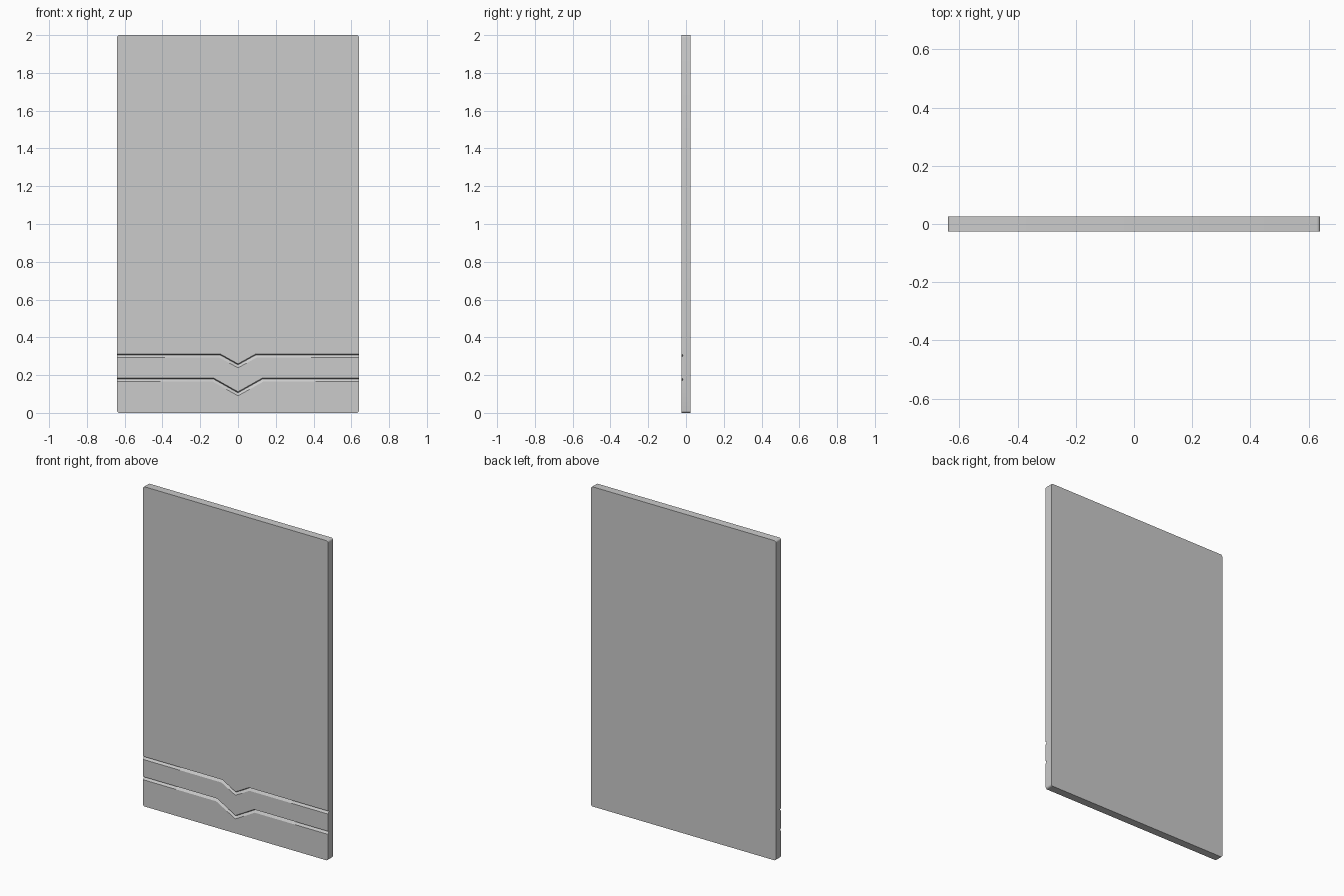
import bpy, bmesh

if "Cube" in bpy.data.objects:
    bpy.data.objects.remove(bpy.data.objects["Cube"])

W, T, H = 0.64, 0.025, 2.0   # half width, half thickness, height
DEPTH = 0.01


def new_object(name, bm):
    bmesh.ops.recalc_face_normals(bm, faces=bm.faces)
    mesh = bpy.data.meshes.new(name)
    bm.to_mesh(mesh)
    bm.free()
    obj = bpy.data.objects.new(name, mesh)
    bpy.context.collection.objects.link(obj)
    return obj


def groove_cutter(name, z_flat, z_tip, half, width=0.019):
    """Sweep a bevelled groove section along a line with a central chevron."""
    slope = (z_flat - z_tip) / half
    miter = (1 + slope * slope) ** 0.5
    # section: (distance below the upper edge, y)
    section = [(0, -T - 0.02), (0, -T), (0.005, -T + DEPTH),
               (width, -T), (width, -T - 0.02)]
    bm = bmesh.new()
    rings = []
    for side, x in ((-1, -W - 0.05), (-1, -half), (0, 0), (1, half), (1, W + 0.05)):
        ring = []
        for d, y in section:
            drop = d * miter if side == 0 else d
            shift = side * d * (miter - 1) / slope if abs(x) == half else 0
            z = z_tip if side == 0 else z_flat
            ring.append(bm.verts.new((x + shift, y, z - drop)))
        rings.append(ring)
    n = len(section)
    for a, b in zip(rings, rings[1:]):
        for i in range(n):
            j = (i + 1) % n
            bm.faces.new((a[i], a[j], b[j], b[i]))
    bm.faces.new(rings[0])
    bm.faces.new(rings[-1])
    return new_object(name, bm)


# Panel slab with small rounded corners
bm = bmesh.new()
bmesh.ops.create_cube(bm, size=1)
bmesh.ops.scale(bm, vec=(2 * W, 2 * T, H), verts=bm.verts)
bmesh.ops.translate(bm, vec=(0, 0, H / 2), verts=bm.verts)
corners = [e for e in bm.edges if abs(e.verts[0].co.y - e.verts[1].co.y) > T]
bmesh.ops.bevel(bm, geom=corners, offset=0.012, segments=4, profile=0.5, affect='EDGES')
panel = new_object("panel", bm)

# Two chevron grooves carved across the front
bpy.context.view_layer.objects.active = panel
for name, z_flat, z_tip, half in (("upper_groove", 0.311, 0.260, 0.092),
                                  ("lower_groove", 0.184, 0.112, 0.128)):
    cutter = groove_cutter(name, z_flat, z_tip, half)
    mod = panel.modifiers.new(name, 'BOOLEAN')
    mod.operation = 'DIFFERENCE'
    mod.solver = 'EXACT'
    mod.object = cutter
    bpy.ops.object.modifier_apply(modifier=mod.name)
    bpy.data.objects.remove(cutter)

panel.select_set(True)
bpy.ops.object.shade_smooth_by_angle(angle=0.5)
